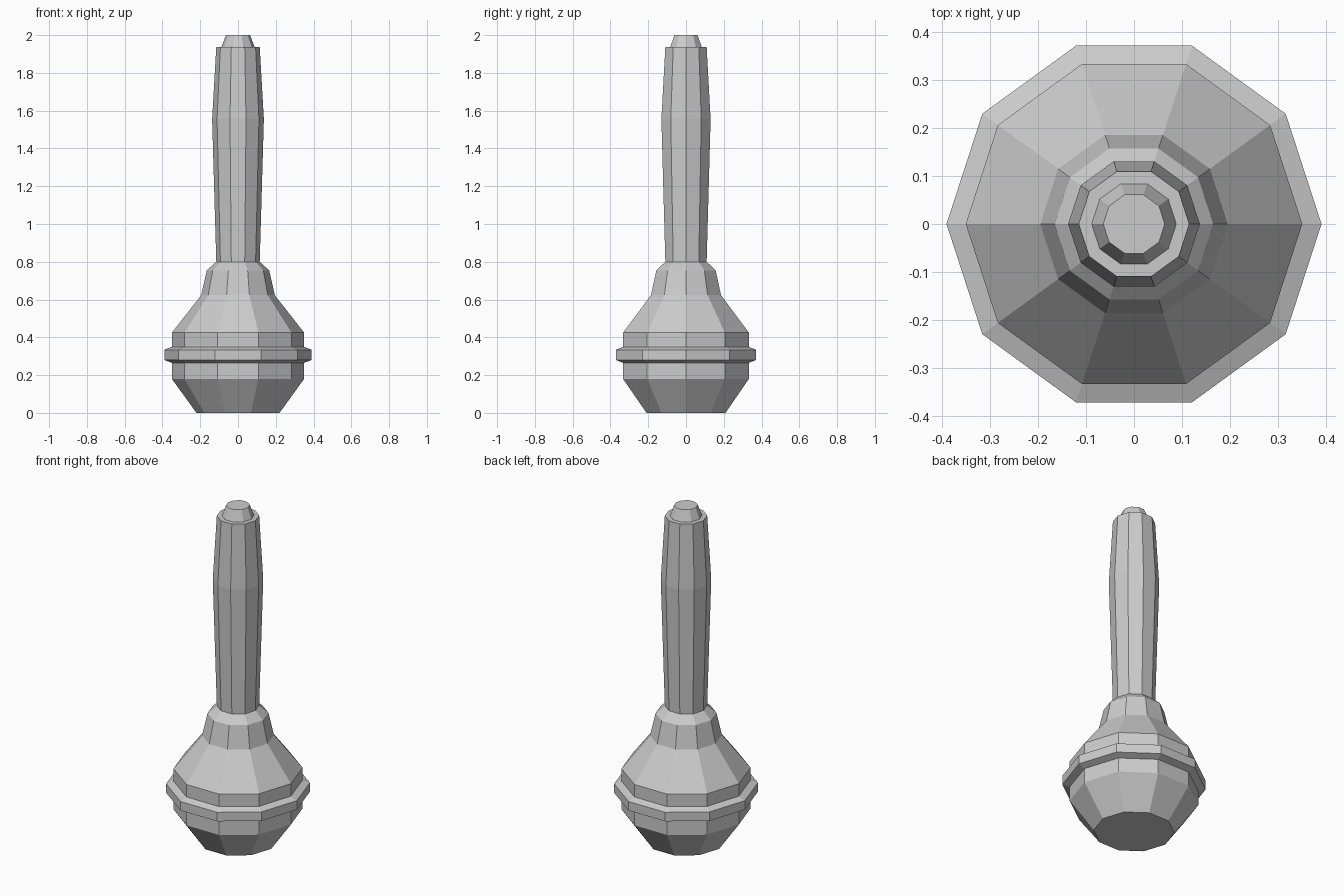
import bpy, bmesh
from math import cos, sin, pi

if "Cube" in bpy.data.objects:
    bpy.data.objects.remove(bpy.data.objects["Cube"])

SIDES = 10

def lathe(name, profile, cap_bottom=False, cap_top=False):
    """Turn (radius, height) points into a flat-faced ten-sided part."""
    bm = bmesh.new()
    rings = [[bm.verts.new((r * cos(2 * pi * i / SIDES), r * sin(2 * pi * i / SIDES), z))
              for i in range(SIDES)] for r, z in profile]
    for a, b in zip(rings, rings[1:]):
        for i in range(SIDES):
            j = (i + 1) % SIDES
            bm.faces.new((a[i], a[j], b[j], b[i]))
    if cap_bottom:
        bm.faces.new(rings[0][::-1])
    if cap_top:
        bm.faces.new(rings[-1])
    mesh = bpy.data.meshes.new(name)
    bm.to_mesh(mesh)
    bm.free()
    obj = bpy.data.objects.new(name, mesh)
    bpy.context.collection.objects.link(obj)
    return obj

# Rounded head: lower bowl and straight wall under the band
lathe("head_lower", [(0.22, 0), (0.35, 0.18), (0.35, 0.265)], cap_bottom=True)

# Raised band around the head
lathe("head_band", [(0.35, 0.265), (0.39, 0.28), (0.39, 0.334), (0.35, 0.35)])

# Upper wall and sloping shoulder
lathe("head_upper", [(0.35, 0.35), (0.35, 0.425), (0.195, 0.623)])

# Collar joining head and handle
lathe("collar", [(0.195, 0.623), (0.165, 0.755), (0.115, 0.80)])

# Swelling grip with flat rim
lathe("handle", [(0.115, 0.80), (0.137, 1.555), (0.115, 1.937), (0.088, 1.937)])

# Tapered end knob
lathe("end_knob", [(0.088, 1.937), (0.064, 2.0)], cap_top=True)
